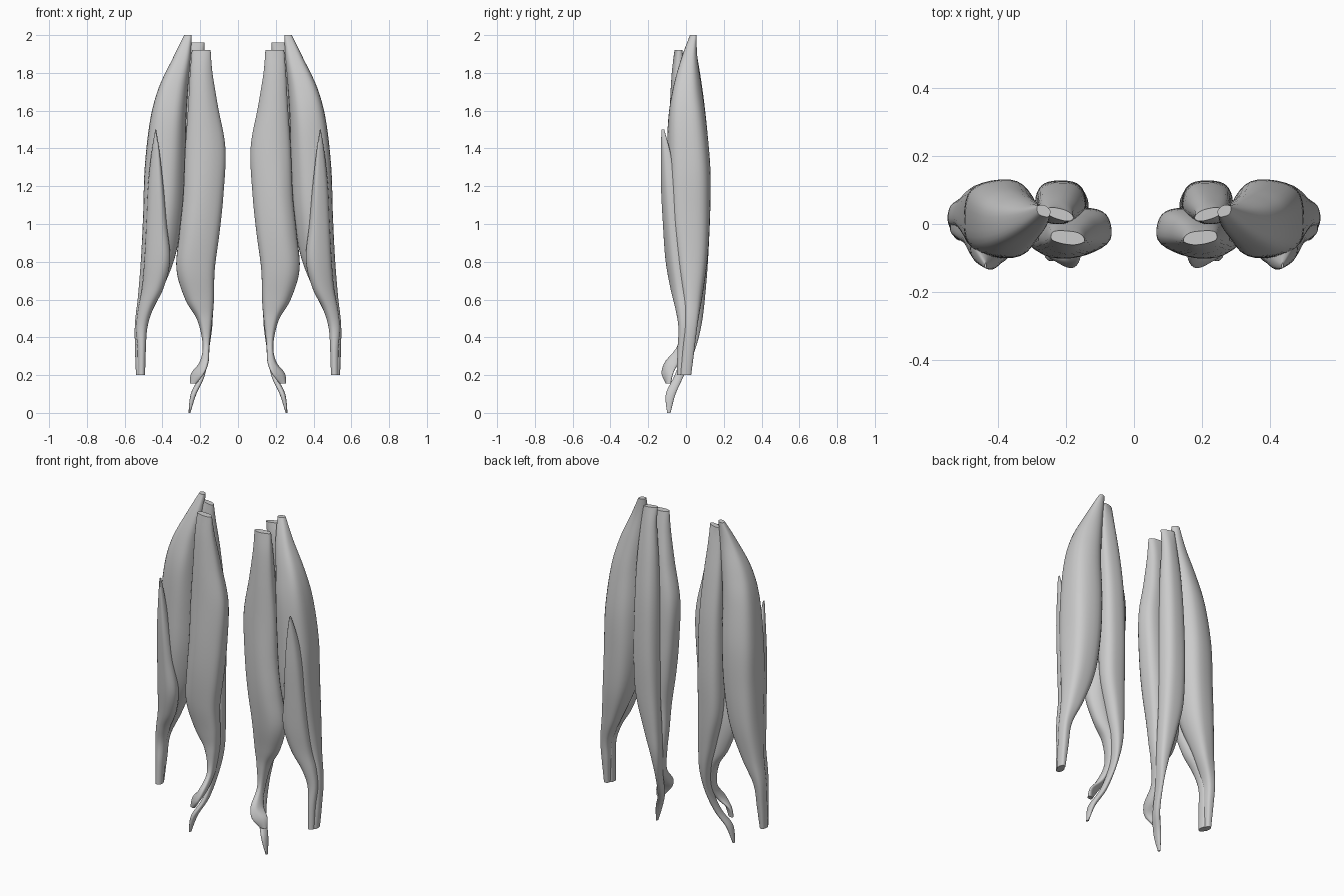
import bpy, bmesh, math

SIDES = 32
STEPS = 6


def spline(a, b, c, d, t):
    return tuple(0.5 * (2 * q + (r - p) * t + (2 * p - 5 * q + 4 * r - s) * t * t
                        + (3 * q - p - 3 * r + s) * t ** 3) for p, q, r, s in zip(a, b, c, d))


def muscle(name, rows, ripple=0.02, phase=0.0):
    """Loft through sections: z, x min, x max, y front, y back, shear of y across x."""
    sections = []
    for i in range(len(rows) - 1):
        a, b = rows[max(i - 1, 0)], rows[i]
        c, d = rows[i + 1], rows[min(i + 2, len(rows) - 1)]
        sections += [spline(a, b, c, d, k / STEPS) for k in range(STEPS)]
    sections.append(rows[-1])
    for side, sign in (("right", 1), ("left", -1)):
        bm = bmesh.new()
        rings = []
        for z, x0, x1, y0, y1, shear in sections:
            ring = []
            for k in range(SIDES):
                a = math.tau * k / SIDES
                # slightly squared section with soft lengthwise fibre grooves
                u = math.copysign(abs(math.cos(a)) ** 0.85, math.cos(a))
                v = math.copysign(abs(math.sin(a)) ** 0.85, math.sin(a))
                r = 1 + ripple * (math.sin(5 * a + 2 * z + phase) - 0.5)
                x = (x0 + x1) / 2 + (x1 - x0) / 2 * u * r
                y = (y0 + y1) / 2 + (y1 - y0) / 2 * v * r + shear * u
                ring.append(bm.verts.new((sign * x, y, z)))
            rings.append(ring)
        for lo, hi in zip(rings, rings[1:]):
            for k in range(SIDES):
                n = (k + 1) % SIDES
                bm.faces.new((lo[k], lo[n], hi[n], hi[k]))
        bm.faces.new(rings[0])
        bm.faces.new(rings[-1])
        bmesh.ops.recalc_face_normals(bm, faces=bm.faces)
        me = bpy.data.meshes.new(f"{name}_{side}")
        bm.to_mesh(me)
        bm.free()
        ob = bpy.data.objects.new(me.name, me)
        bpy.context.collection.objects.link(ob)
        bpy.ops.object.select_all(action='DESELECT')
        ob.select_set(True)
        bpy.context.view_layer.objects.active = ob
        bpy.ops.object.shade_smooth_by_angle(angle=math.radians(45))


# Broad inner muscle at the front, ending in a flared tendon
muscle("inner_front_muscle", [
    (1.92, .145, .245, -.06, -.02, .005),
    (1.80, .135, .255, -.075, .0, .0),
    (1.62, .105, .265, -.085, .025, -.005),
    (1.40, .065, .28, -.092, .045, -.008),
    (1.15, .075, .29, -.1, .05, -.008),
    (.95, .095, .31, -.098, .05, -.005),
    (.76, .12, .325, -.082, .045, .0),
    (.60, .125, .278, -.055, .045, .0),
    (.49, .135, .215, -.04, .045, .0),
    (.36, .15, .187, -.045, .015, .0),
    (.27, .155, .203, -.11, -.035, .01),
    (.21, .178, .248, -.118, -.078, .022),
    (.155, .22, .255, -.105, -.08, .005)])

# Long rounded inner muscle at the back, with a thin tendon to the ground
muscle("inner_back_muscle", [
    (1.96, .178, .255, .012, .045, .01),
    (1.85, .177, .272, .0, .066, .0),
    (1.65, .158, .283, .0, .096, .0),
    (1.40, .143, .287, .0, .121, .0),
    (1.10, .139, .291, .0, .129, .0),
    (.85, .138, .283, .01, .12, .0),
    (.65, .134, .238, .01, .105, .0),
    (.48, .134, .195, .01, .085, .0),
    (.34, .152, .18, -.01, .05, .0),
    (.20, .175, .205, -.06, -.01, .0),
    (.10, .22, .25, -.107, -.055, .0),
    (.0, .252, .262, -.1, -.082, .0)], 0.015, 1)

# Large outer muscle
muscle("outer_long_muscle", [
    (2.0, .245, .285, .022, .055, .005),
    (1.88, .25, .345, -.025, .06, .0),
    (1.72, .265, .422, -.07, .082, -.005),
    (1.55, .275, .468, -.096, .106, .0),
    (1.30, .28, .497, -.101, .13, .0),
    (1.05, .295, .505, -.096, .13, .0),
    (.82, .335, .515, -.066, .117, .0),
    (.62, .415, .53, -.022, .088, -.005),
    (.47, .482, .546, -.015, .063, .0),
    (.33, .495, .545, -.02, .045, .0),
    (.20, .505, .54, -.03, .028, .0)], 0.02, 2)

# Short outer muscle lying on the front of the long one
muscle("outer_short_muscle", [
    (1.50, .433, .438, -.13, -.115, .0),
    (1.38, .415, .458, -.13, -.085, .01),
    (1.20, .395, .478, -.128, -.05, .015),
    (1.00, .378, .488, -.118, -.03, .015),
    (.81, .36, .498, -.105, -.005, .015),
    (.66, .395, .51, -.08, .02, .012),
    (.55, .45, .53, -.055, .03, .005),
    (.45, .48, .54, -.04, .025, .0),
    (.33, .488, .532, -.045, .015, .0),
    (.20, .492, .53, -.048, .005, .0)], 0.02, 3)
